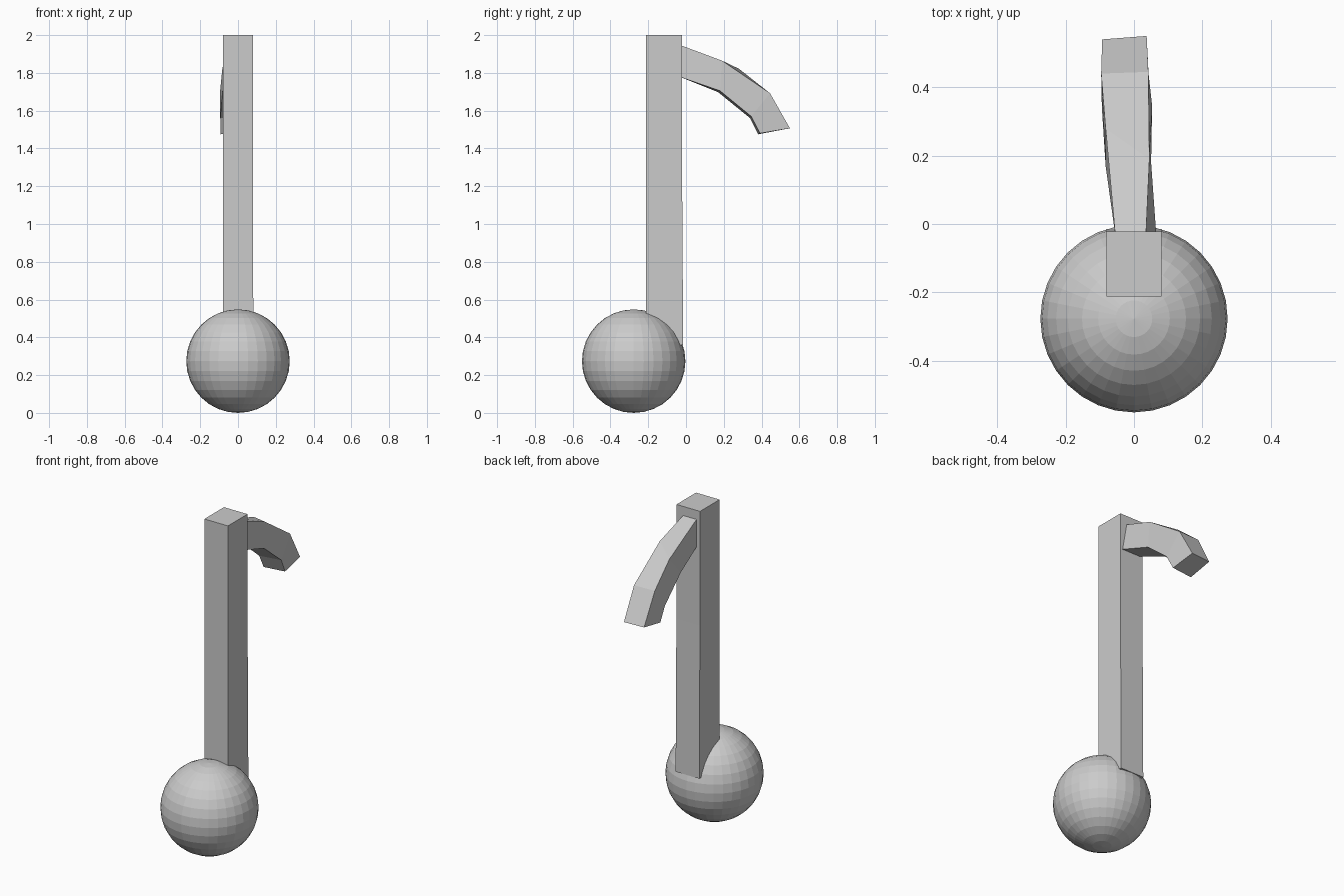
import bpy, bmesh

if "Cube" in bpy.data.objects:
    bpy.data.objects.remove(bpy.data.objects["Cube"])


def loft(name, sections):
    """Join four-cornered sections into a closed solid."""
    bm = bmesh.new()
    rings = [[bm.verts.new(p) for p in s] for s in sections]
    for a, b in zip(rings, rings[1:]):
        for i in range(4):
            j = (i + 1) % 4
            bm.faces.new((a[i], a[j], b[j], b[i]))
    bm.faces.new(rings[0])
    bm.faces.new(rings[-1])
    bmesh.ops.recalc_face_normals(bm, faces=bm.faces)
    mesh = bpy.data.meshes.new(name)
    bm.to_mesh(mesh)
    bm.free()
    obj = bpy.data.objects.new(name, mesh)
    bpy.context.collection.objects.link(obj)
    return obj


# Round note head, faceted
bpy.ops.mesh.primitive_uv_sphere_add(segments=32, ring_count=16, radius=0.274,
                                     location=(0, -0.277, 0.274))
bpy.context.object.name = "note_head"


# Square stem, its back leaning out very slightly towards the foot
def stem_section(z, right, back):
    return [(-0.08, -0.212, z), (right, -0.212, z), (right, back, z), (-0.08, back, z)]


loft("stem", [stem_section(0.36, 0.081, -0.015),
              stem_section(1.3, 0.08, -0.021),
              stem_section(2.0, 0.08, -0.022)])

# Drooping flag: corners are top left, top right, bottom right, bottom left
loft("flag", [
    [(-0.055, -0.03, 1.947), (0.035, -0.03, 1.947), (0.065, -0.03, 1.778), (-0.055, -0.03, 1.778)],
    [(-0.083, 0.28, 1.822), (0.045, 0.19, 1.865), (0.05, 0.18, 1.705), (-0.083, 0.17, 1.698)],
    [(-0.096, 0.44, 1.692), (0.042, 0.445, 1.692), (0.053, 0.345, 1.570), (-0.094, 0.34, 1.560)],
    [(-0.093, 0.54, 1.505), (0.037, 0.55, 1.507), (0.045, 0.392, 1.480), (-0.093, 0.382, 1.475)],
])
